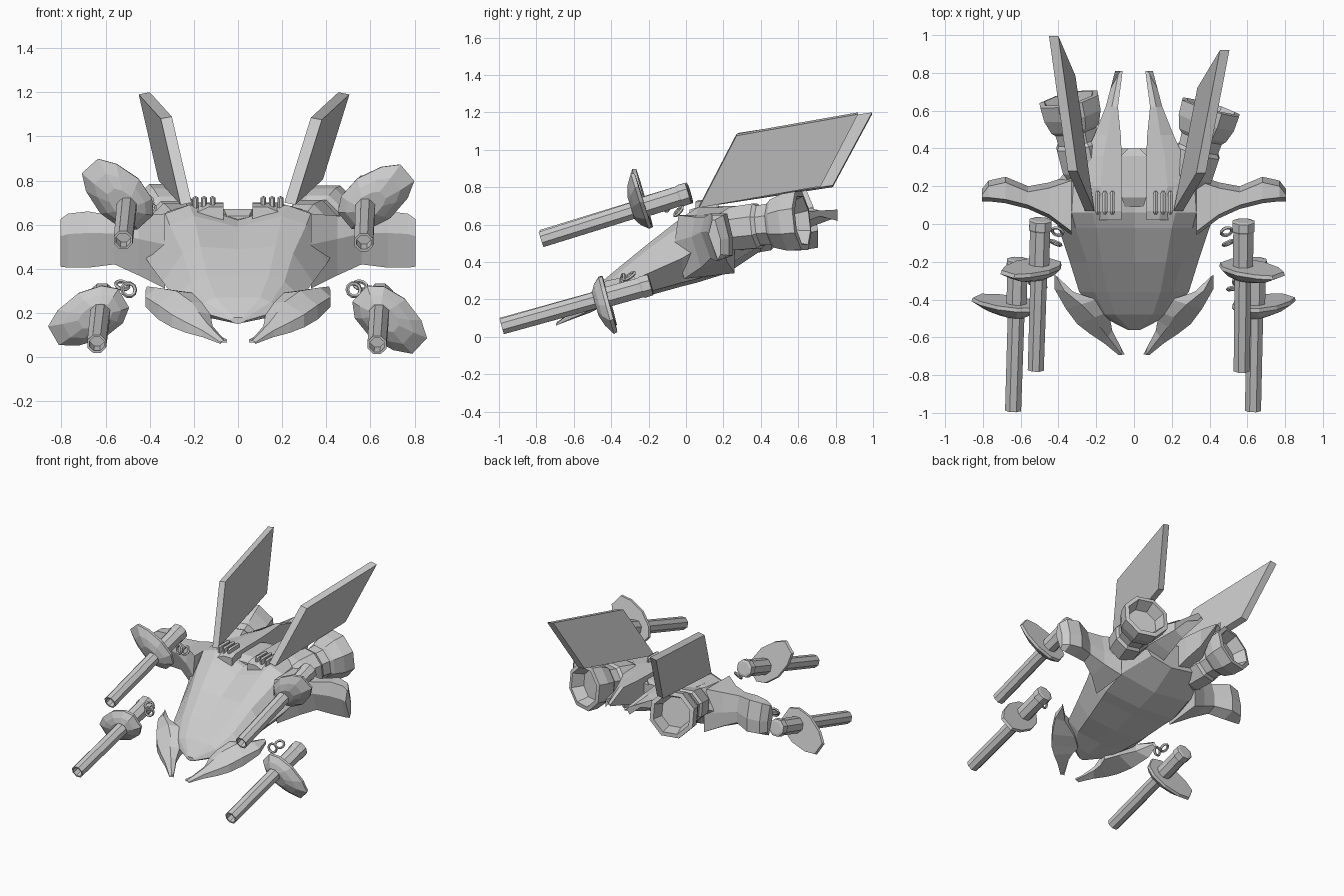
import bpy, bmesh, math
from mathutils import Vector as V

if "Cube" in bpy.data.objects:
    bpy.data.objects.remove(bpy.data.objects["Cube"])


def loft(name, rings):
    """Skin closed rings of equal point count and cap both ends."""
    bm = bmesh.new()
    vs = [[bm.verts.new(p) for p in r] for r in rings]
    n = len(vs[0])
    for a, b in zip(vs, vs[1:]):
        for i in range(n):
            j = (i + 1) % n
            bm.faces.new((a[i], a[j], b[j], b[i]))
    bm.faces.new(vs[0])
    bm.faces.new(vs[-1])
    bmesh.ops.remove_doubles(bm, verts=bm.verts, dist=1e-5)
    bmesh.ops.recalc_face_normals(bm, faces=bm.faces)
    me = bpy.data.meshes.new(name)
    bm.to_mesh(me)
    bm.free()
    ob = bpy.data.objects.new(name, me)
    bpy.context.collection.objects.link(ob)
    return ob


def both(name, rings):
    """Loft a right side part and its mirror image."""
    loft("right_" + name, rings)
    loft("left_" + name, [[(-x, y, z) for x, y, z in r] for r in rings])


def frame(start, end, angle=90):
    """Axis plus two perpendiculars, the first facing 'angle' in the front view."""
    d = (V(end) - V(start)).normalized()
    a = math.radians(angle)
    u = V((math.cos(a), 0, math.sin(a)))
    u = (u - d * u.dot(d)).normalized()
    return d, u, d.cross(u)


def tube(name, start, end, profile, sides=8):
    """Turned part: profile is (distance from start, radius)."""
    d, u, v = frame(start, end)
    ang = [math.tau * (i + .5) / sides for i in range(sides)]
    loft(name, [[V(start) + d * t + (u * math.cos(a) + v * math.sin(a)) * r
                 for a in ang] for t, r in profile])


# Hull: half sections from top centre round to bottom centre
xs = {
    -.56: [(0, .18), (.02, .18), (.03, .175), (.035, .165), (.02, .155), (0, .15)],
    -.48: [(0, .27), (.10, .27), (.15, .25), (.19, .21), (.14, .18), (0, .16)],
    -.36: [(0, .37), (.14, .37), (.21, .34), (.29, .27), (.20, .21), (0, .19)],
    -.20: [(0, .49), (.17, .50), (.25, .47), (.34, .34), (.24, .24), (0, .22)],
    -.02: [(0, .59), (.20, .64), (.31, .60), (.40, .42), (.28, .29), (0, .27)],
    .06: [(0, .62), (.22, .69), (.33, .65), (.43, .47), (.30, .31), (0, .29)],
    .22: [(0, .64), (.22, .69), (.32, .66), (.41, .50), (.30, .38), (0, .34)],
    .40: [(0, .64), (.16, .68), (.23, .66), (.26, .58), (.18, .49), (0, .46)],
}
loft("hull", [[(x, y, z) for x, z in s] + [(-x, y, z) for x, z in s[-2:0:-1]]
              for y, s in xs.items()])

# Raised spine between the tail prongs
loft("spine", [[(-w, y, .55), (w, y, .55), (w, y, z), (-w, y, z)]
               for y, w, z in ((.09, .05, .64), (.14, .065, .67), (.36, .07, .67), (.40, .03, .66))])

# Tail prongs: (y, inner x, outer x, bottom z, top z)
prong = [(.02, .065, .20, .56, .68), (.07, .065, .22, .5, .695), (.2, .065, .29, .45, .70), (.36, .065, .26, .46, .70),
         (.47, .07, .21, .50, .70), (.62, .085, .15, .55, .70), (.81, .06, .10, .62, .65)]
both("tail_prong", [[(a, y, b + .02), (c, y, b + .06), (c, y, t - .03), ((a + c) / 2, y, t), (a, y, t)]
                    for y, a, c, b, t in prong])

# Mandibles: (outer x, outer y, inner x, inner y, low z, high z)
jaw = [(.42, -.27, .405, -.28, .28, .32), (.42, -.345, .32, -.36, .23, .315),
       (.36, -.45, .20, -.40, .17, .30), (.30, -.53, .12, -.46, .135, .25),
       (.235, -.58, .125, -.51, .11, .205), (.16, -.63, .115, -.565, .09, .15),
       (.08, -.695, .05, -.69, .06, .075)]
both("mandible", [[(a, b, l), (a, b, (l + h) / 2), ((a + c) / 2, (b + e) / 2, h), (c, e, h - .01), (c, e, l + .02)]
                  for a, b, c, e, l, h in jaw])

# Side arms: (x, front y, back y, low z, high z), leaning forward at the top
arm = [(.33, -.06, .26, .31, .65), (.45, .03, .22, .37, .64), (.56, .08, .20, .42, .64),
       (.68, .11, .25, .405, .66), (.77, .12, .23, .405, .65), (.805, .12, .185, .41, .625)]
both("side_arm", [[(x, f + .05, l), (x, f, (l + h) / 2 + .03), (x, f + .02, h), (x, b - .03, h), (x, b, (l + h) / 2), (x, b, l + .03)]
                  for x, f, b, l, h in arm])

# Cooling slots
slot = [(.05, .006), (.065, .013), (.16, .013), (.175, .006)]
for i in range(3):
    x = .115 + .039 * i
    both(f"slot_{i + 1}", [[(x - w, y, .67), (x + w, y, .67), (x + w, y, .71 + w), (x, y, .717 + w), (x - w, y, .71 + w)]
                           for y, w in slot])

# Fins: sheared slabs, slightly different on each side
for name, s, top, back in (("right_fin", 1, (.12, .20, .385), (.125, .65, .115)),
                           ("left_fin", -1, (.09, .21, .39), (.10, .715, .11))):
    base = [V((s * .21, .07, .70)), V((s * .26, .07, .69))]
    up = V((s * top[0], top[1], top[2]))
    bk = V((s * back[0], back[1], back[2]))
    loft(name, [[p, p + up, p + up + bk, p + bk] for p in base])

# Engines with hollow nozzles
engine = [(0, .09), (.07, .125), (.2, .13), (.22, .115), (.28, .12), (.30, .14),
          (.37, .165), (.45, .17), (.455, .14), (.37, .11)]
tube("right_engine", (.28, .19, .57), (.405, .61, .62), engine)
tube("left_engine", (-.25, .23, .54), (-.345, .66, .63), engine)

# Guns: muzzle, rear, shield distance, shield facing angle
guns = {
    "upper_left_gun": ((-.52, -.77, .53), (-.495, .02, .77), .58, 132),
    "upper_right_gun": ((.57, -.775, .52), (.58, .02, .77), .58, 40),
    "lower_left_gun": ((-.64, -.985, .06), (-.615, -.2, .275), .585, 210),
    "lower_right_gun": ((.63, -.985, .055), (.645, -.2, .275), .585, -43),
}
barrel = [(.08, .035), (0, .035), (0, .046), (.52, .048), (.53, .058), (.77, .058), (.78, .064), (.825, .062), (.83, .045)]
half = [(.245, .05), (.17, .095), (.05, .12), (-.06, .10), (-.12, .05)]
leaf = half + [(a, -b) for a, b in half[::-1]]
for name, (tip, rear, dist, angle) in guns.items():
    tube(name + "_barrel", tip, rear, barrel)
    d, u, v = frame(tip, rear, angle)
    c = V(tip) + d * dist
    loft(name + "_shield", [[c + d * o + (u * a + v * b) * k for a, b in leaf]
                            for o, k in ((-.07, .42), (-.05, .72), (-.015, 1), (.005, .97))])
    # Curled hooks on the inner side
    s = -1 if tip[0] < 0 else 1
    if "upper" in name:
        hooks = [((-.09, -.06, -.10), (.8, s * .4, 0)), ((-.08, -.12, -.07), (1.4, 0, s * .4))]
    else:
        hooks = [((-.12, -.14, .03), (1.4, 0, .2)), ((-.09, -.10, .05), (.6, .3, 0))]
    for i, (off, rot) in enumerate(hooks):
        bpy.ops.mesh.primitive_torus_add(
            major_segments=10, minor_segments=5, major_radius=.03, minor_radius=.009,
            location=V(rear) + V((s * off[0], off[1], off[2])), rotation=rot)
        bpy.context.object.name = f"{name}_hook_{i + 1}"
